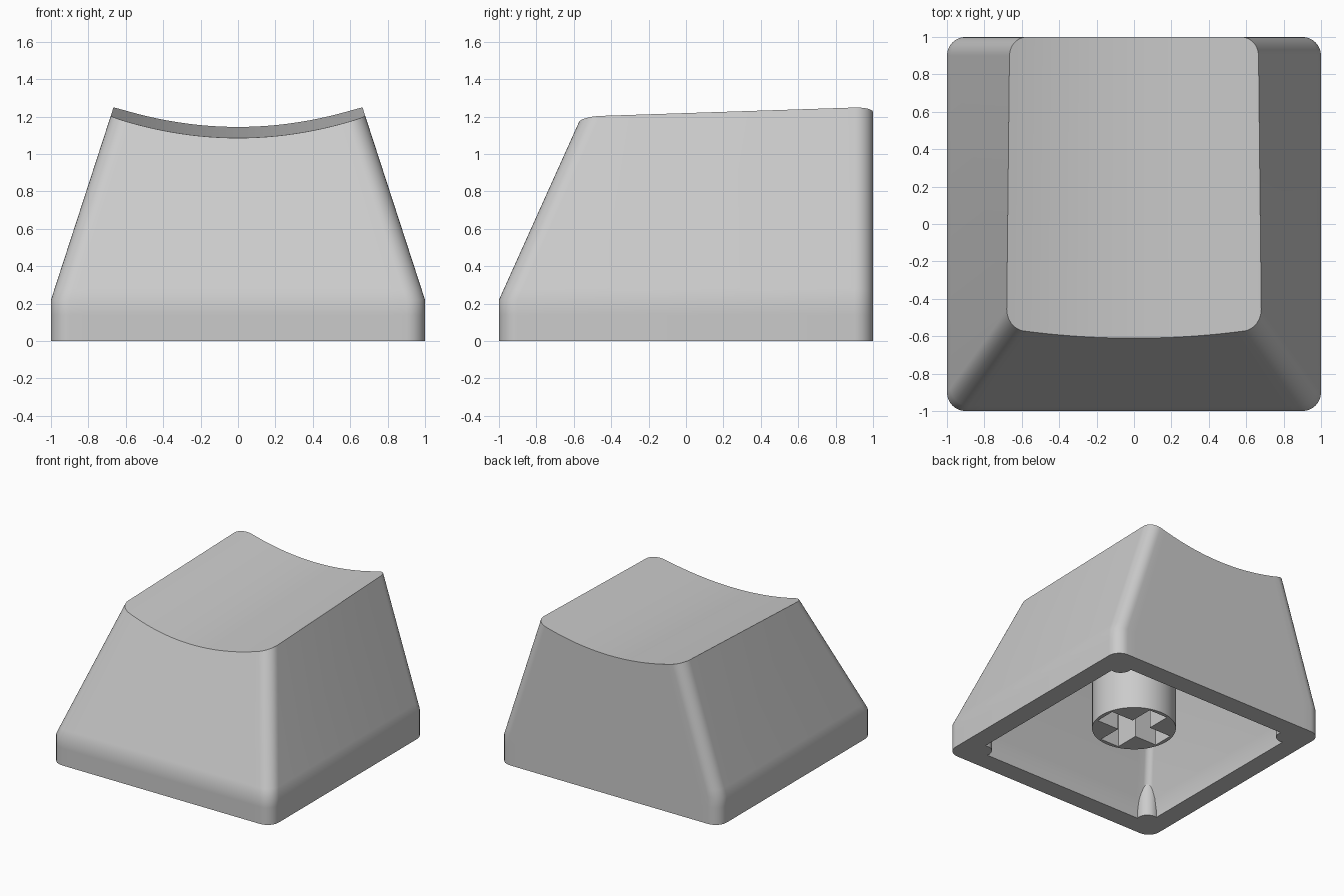
import bpy, bmesh, math
from mathutils import Matrix

if "Cube" in bpy.data.objects:
    bpy.data.objects.remove(bpy.data.objects["Cube"])

WALL, SHOULDER, CEILING = 0.16, 0.22, 0.92

grey = bpy.data.materials.new("light grey plastic")
grey.use_nodes = True
colour = (0.6, 0.6, 0.6, 1)
grey.diffuse_color = colour
grey.node_tree.nodes["Principled BSDF"].inputs["Base Color"].default_value = colour


def finish(bm, name, angle=35):
    """Turn a bmesh into a smooth-shaded object with sharp edges kept."""
    bmesh.ops.recalc_face_normals(bm, faces=bm.faces)
    mesh = bpy.data.meshes.new(name)
    bm.to_mesh(mesh)
    bm.free()
    mesh.materials.append(grey)
    obj = bpy.data.objects.new(name, mesh)
    bpy.context.collection.objects.link(obj)
    bpy.ops.object.select_all(action='DESELECT')
    obj.select_set(True)
    bpy.context.view_layer.objects.active = obj
    bpy.ops.object.shade_smooth_by_angle(angle=math.radians(angle))
    return obj


def outline(z, inset=0.0, radius=0.1, shoulder=SHOULDER, corner=8, across=24):
    """Rounded rectangle of the tapering cap at height z; the back stays upright."""
    rise = max(0, z - shoulder)
    hx = 1 - inset - 0.325 * rise
    y0, y1 = -1 + inset + 0.45 * rise, 1 - inset
    arc = [math.pi / 2 * i / corner for i in range(corner + 1)]
    left = [(-hx + radius * (1 - math.cos(a)), radius * (1 - math.sin(a))) for a in arc]
    span = hx - radius
    middle = [(-span + 2 * span * i / across, 0) for i in range(1, across)]
    side = left + middle + [(-x, d) for x, d in reversed(left)]
    front = [(x, y0 + d, z) for x, d in side]
    back = [(x, y1 - d, z) for x, d in side]
    return front + back[::-1]


def dish(x, y):
    """Scooped top surface, rising gently to the back."""
    return 1.108 + 0.0365 * y + 0.242 * x * x


def dished_outline():
    """Where the tapering walls meet the scooped top."""
    points = outline(1.2)
    for _ in range(6):
        heights = [dish(x, y) for x, y, _z in points]
        points = [outline(z)[i] for i, z in enumerate(heights)]
    return [(x, y, dish(x, y)) for x, y, _z in points]


# Hollow cap: ceiling, inner walls, bottom rim, outer walls, scooped top
bm = bmesh.new()
inner = [outline(z, WALL, 0.05, 0.1) for z in (CEILING, 0.16, 0.05, 0)]
outer = [outline(z) for z in (0, 0.14, SHOULDER, 0.28)]
rings = [[bm.verts.new(p) for p in ring] for ring in inner + outer + [dished_outline()]]
count = len(rings[0])
for low, high in zip(rings, rings[1:]):
    for i in range(count):
        j = (i + 1) % count
        bm.faces.new((low[i], low[j], high[j], high[i]))
for ring in (rings[0], rings[-1]):
    for i in range(count // 2 - 1):
        bm.faces.new((ring[i], ring[i + 1], ring[count - 2 - i], ring[count - 1 - i]))
finish(bm, "cap_shell")

# Round stem with a cross-shaped socket
STEM_BOTTOM, SOCKET_TOP, STEM_R = 0.135, 0.55, 0.316
ARM, HALF = 0.285, 0.085
bm = bmesh.new()


def tube(profile, z0, z1):
    """Upright wall around a closed profile; returns bottom edges and top verts."""
    low = [bm.verts.new((x, y, z0)) for x, y in profile]
    high = [bm.verts.new((x, y, z1)) for x, y in profile]
    n = len(profile)
    for i in range(n):
        j = (i + 1) % n
        bm.faces.new((low[i], low[j], high[j], high[i]))
    return [bm.edges.get((low[i], low[(i + 1) % n])) for i in range(n)], high


circle = [(STEM_R * math.cos(math.tau * i / 48), STEM_R * math.sin(math.tau * i / 48))
          for i in range(48)]
cross = []
for quarter in range(4):
    turn = Matrix.Rotation(quarter * math.pi / 2, 2)
    for p in ((ARM, -HALF), (ARM, HALF), (HALF, HALF)):
        q = turn @ Matrix.Translation((p[0], p[1], 0)).to_translation().to_2d()
        cross.append((q.x, q.y))
rim, _top = tube(circle, STEM_BOTTOM, CEILING + 0.02)
socket, roof = tube(cross, STEM_BOTTOM, SOCKET_TOP)
bm.faces.new(roof)
bmesh.ops.triangle_fill(bm, edges=rim + socket, use_beauty=True)
finish(bm, "stem")

# Small posts in the inner corners
for sx, side in ((1, "left"), (-1, "right")):
    for sy, end in ((-1, "front"), (1, "back")):
        bm = bmesh.new()
        bmesh.ops.create_cone(bm, cap_ends=True, segments=24, radius1=0.085, radius2=0.085,
                              depth=0.4, matrix=Matrix.Translation((sx * 0.82, sy * 0.82, 0.2)))
        finish(bm, f"corner_post_{end}_{side}")
